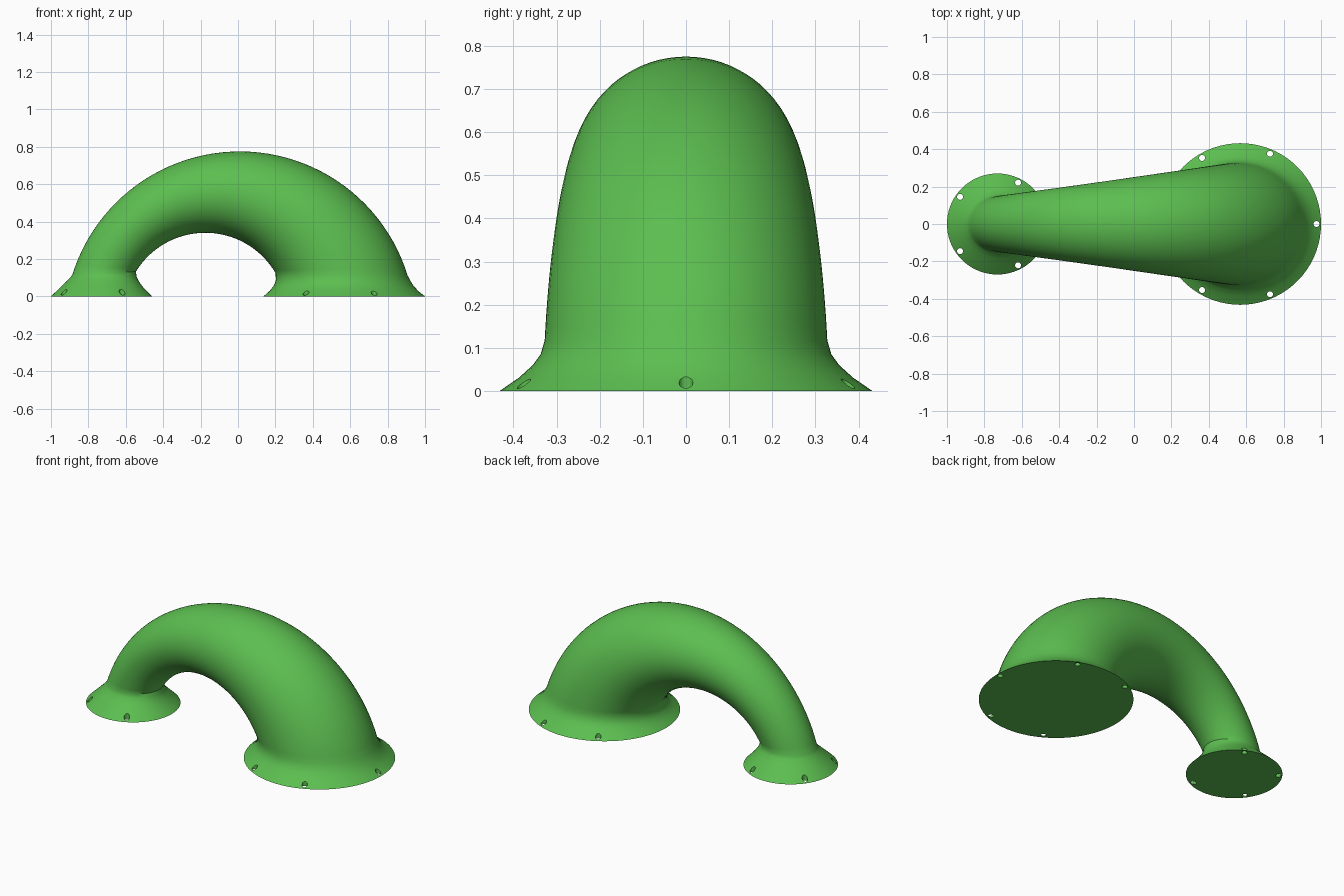
import bpy, bmesh
from math import sin, cos, pi, radians

if "Cube" in bpy.data.objects:
    bpy.data.objects.remove(bpy.data.objects["Cube"])

SEG = 72

def circle_point(cx, cz, r, deg):
    a = radians(deg)
    return cx + r * cos(a), cz + r * sin(a)

# rings: (inner x, inner z, outer x, outer z, half width in y)
def flat_ring(inner, outer, z, w):
    return (inner, z, outer, z, w)

# left flared foot
rings = [flat_ring(-0.46, -1.0, 0.0, 0.27),
         flat_ring(-0.485, -0.974, 0.025, 0.244),
         flat_ring(-0.508, -0.948, 0.05, 0.216),
         flat_ring(-0.53, -0.917, 0.08, 0.184),
         flat_ring(-0.542, -0.894, 0.105, 0.159)]
# tapered arch between an outer and an inner arc
N = 48
for i in range(N + 1):
    t = i / N
    ox, oz = circle_point(0.01, -0.163, 0.938, 162.5 + (17 - 162.5) * t)
    ix, iz = circle_point(-0.175, -0.095, 0.435, 148.5 + (30 - 148.5) * t)
    rings.append((ix, iz, ox, oz, 0.25 + 0.14 * (ix + ox) / 2))
# right flared foot
rings += [flat_ring(0.202, 0.921, 0.085, 0.337),
          flat_ring(0.193, 0.936, 0.06, 0.355),
          flat_ring(0.171, 0.962, 0.031, 0.387),
          flat_ring(0.136, 1.0, 0.0, 0.432)]

bm = bmesh.new()
loops = []
for ix, iz, ox, oz, w in rings:
    loop = []
    for k in range(SEG):
        a = 2 * pi * k / SEG
        f = (1 + cos(a)) / 2
        loop.append(bm.verts.new((ix + (ox - ix) * f, w * sin(a), iz + (oz - iz) * f)))
    loops.append(loop)
for a, b in zip(loops, loops[1:]):
    for k in range(SEG):
        n = (k + 1) % SEG
        bm.faces.new((a[k], a[n], b[n], b[k]))
bm.faces.new(loops[0])
bm.faces.new(loops[-1])
bmesh.ops.recalc_face_normals(bm, faces=bm.faces)
mesh = bpy.data.meshes.new("arched_pipe")
bm.to_mesh(mesh)
bm.free()
pipe = bpy.data.objects.new("arched_pipe", mesh)
bpy.context.collection.objects.link(pipe)

green = bpy.data.materials.new("green")
green.diffuse_color = (0.107, 0.515, 0.08, 1)
green.use_nodes = True
green.node_tree.nodes["Principled BSDF"].inputs["Base Color"].default_value = green.diffuse_color
mesh.materials.append(green)

# vertical bolt holes through the flanges
holes = [(-0.73, 0.247, (63.5, 144, -144, -63.5)),
         (0.568, 0.408, (0, 67, 120, -120, -67))]
cb = bmesh.new()
for cx, r, angles in holes:
    for d in angles:
        x, y = circle_point(cx, 0, r, d)
        new = bmesh.ops.create_cone(cb, cap_ends=True, segments=20,
                                    radius1=0.016, radius2=0.016, depth=0.16)
        bmesh.ops.translate(cb, verts=new["verts"], vec=(x, y, 0))
cmesh = bpy.data.meshes.new("hole_cutter")
cb.to_mesh(cmesh)
cb.free()
cutter = bpy.data.objects.new("hole_cutter", cmesh)
cutter.hide_render = True
bpy.context.collection.objects.link(cutter)

mod = pipe.modifiers.new("bolt_holes", "BOOLEAN")
mod.operation = "DIFFERENCE"
mod.solver = "EXACT"
mod.object = cutter
bpy.context.view_layer.objects.active = pipe
pipe.select_set(True)
bpy.ops.object.modifier_apply(modifier=mod.name)
bpy.data.objects.remove(cutter)
bpy.ops.object.shade_smooth_by_angle(angle=radians(35))
